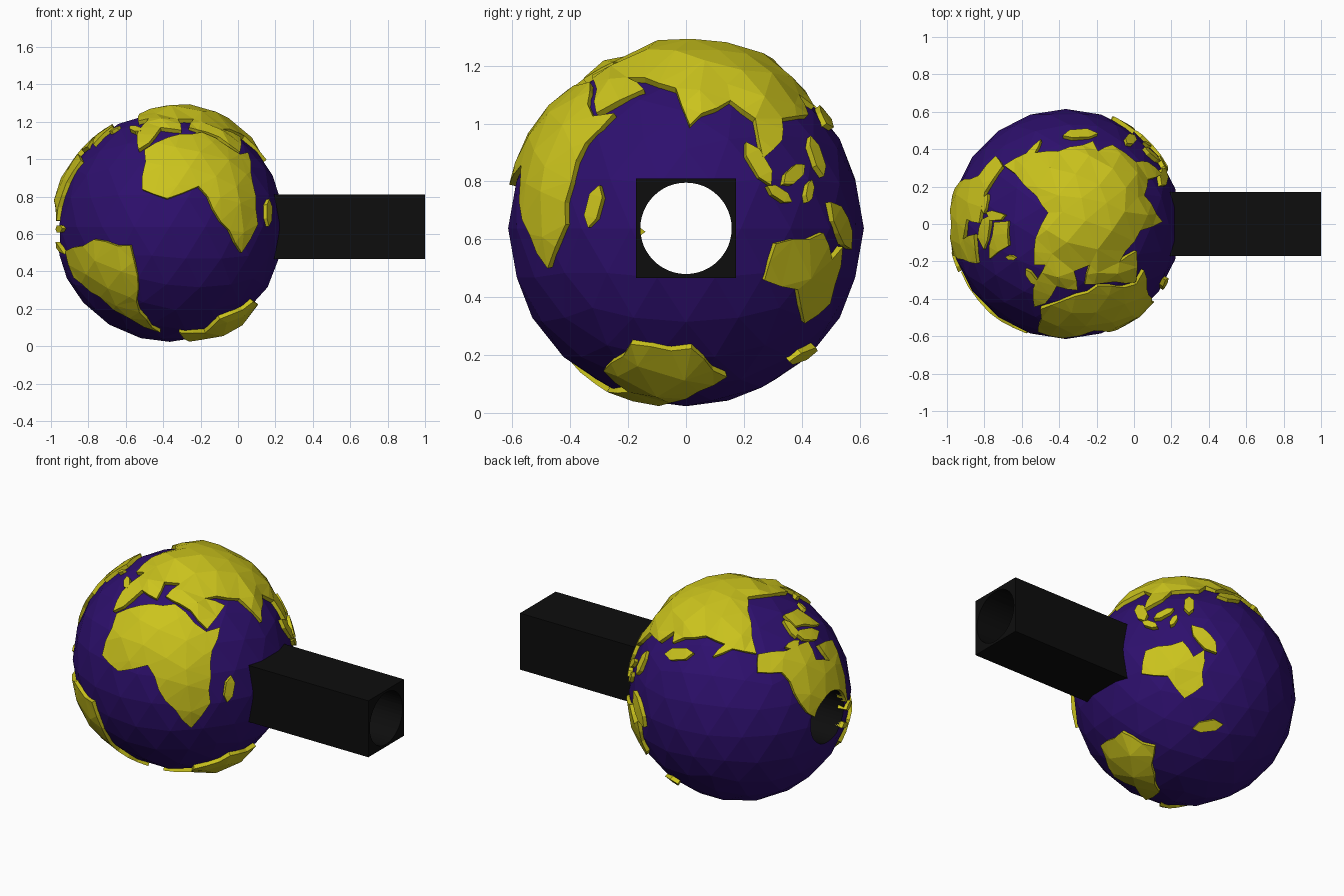
import bpy, bmesh
from math import sin, cos, pi, radians, ceil
from mathutils import Vector
from mathutils.geometry import delaunay_2d_cdt, intersect_point_line

if "Cube" in bpy.data.objects:
    bpy.data.objects.remove(bpy.data.objects["Cube"])

C = Vector((-0.365, 0, 0.638))          # globe centre
R, HOLE = 0.615, 0.158                  # sea radius, hole radius
COAST, BASE = 0.630, 0.575              # land shell radii

# Tilted globe axes: north pole, the 77.5E meridian on the equator, and east of it
N = Vector((-0.446, 0.14, 0.886)).normalized()
E = Vector((0.891, 0.01, 0.451))
E = (E - N * E.dot(N)).normalized()
W = N.cross(E)


def mat(name, *col):
    m = bpy.data.materials.new(name)
    m.diffuse_color = (*col, 1)
    m.use_nodes = True
    m.node_tree.nodes["Principled BSDF"].inputs["Base Color"].default_value = m.diffuse_color
    return m


BLACK = mat("black", 0.004, 0.004, 0.004)
SEA = mat("sea_purple", 0.027, 0.005, 0.155)
LAND = mat("land_yellow", 0.60, 0.55, 0.012)


def make(name, bm, material):
    me = bpy.data.meshes.new(name)
    bm.to_mesh(me)
    bm.free()
    me.materials.append(material)
    ob = bpy.data.objects.new(name, me)
    bpy.context.collection.objects.link(ob)
    return ob


def drill(ob):
    """Cut the through hole along x; its wall is black except in the land."""
    mod = ob.modifiers.new("hole", 'BOOLEAN')
    mod.operation, mod.solver, mod.object = 'DIFFERENCE', 'EXACT', cutter
    dg = bpy.context.evaluated_depsgraph_get()
    me = bpy.data.meshes.new_from_object(ob.evaluated_get(dg))
    ob.modifiers.clear()
    base = ob.data.materials[0]
    ob.data = me
    me.materials.clear()
    me.materials.append(base)
    me.materials.append(BLACK)
    for p in me.polygons:
        rim = [me.vertices[i].co - C for i in p.vertices]
        wall = abs(p.normal.x) < 0.1 and all(abs(v.yz.length - HOLE) < 0.004 for v in rim)
        p.material_index = int(wall and base != LAND)


def geo(lon, lat):
    a, b = radians(lon - 77.5), radians(lat)
    return (E * cos(a) + W * sin(a)) * cos(b) + N * sin(b)


def land(name, coast, rise=0.012):
    """Raised faceted shell from a lon/lat coastline."""
    pts = [geo(*p) for p in coast]
    c = sum(pts, Vector()).normalized()
    u = c.orthogonal().normalized()
    w = c.cross(u)
    flat = []
    for p in pts:
        t = (p - c * p.dot(c)).normalized() * c.angle(p)
        flat.append(Vector((t.dot(u), t.dot(w))))
    # split long shores and roughen them slightly
    ring = []
    for a, b in zip(flat, flat[1:] + flat[:1]):
        n = ceil((b - a).length / 0.16)
        side = (b - a).orthogonal().normalized() * 0.018
        ring += [a.lerp(b, i / n) + side * sin(9 * i) for i in range(n)]

    def inland(p):
        best = 9
        for a, b in zip(ring, ring[1:] + ring[:1]):
            t = intersect_point_line(p, a, b)[1]
            best = min(best, (a.lerp(b, min(1, max(0, t))) - p).length)
        return best

    # loose triangular grid of inland points
    s, grid = 0.21, []
    for j in range(-9, 10):
        for i in range(-9, 10):
            p = Vector((i + (j % 2) / 2 + 0.15 * sin(7 * i + 3 * j), j * 0.87 + 0.15 * cos(5 * i + 11 * j))) * s
            if p.length < 1.4 and inland(p) > 0.06:
                grid.append(p)
    vs, _, tris, *_ = delaunay_2d_cdt(ring + grid, [], [list(range(len(ring)))], 1, 1e-5)
    bm = bmesh.new()
    top, low = [], []
    for p in vs:
        a = p.length
        d = c * cos(a) + (u * p.x + w * p.y) * (sin(a) / max(a, 1e-6))
        top.append(bm.verts.new(C + d * (COAST + rise * min(1, inland(p) / 0.2))))
        low.append(bm.verts.new(C + d * BASE))
    edges = {(f[i], f[(i + 1) % len(f)]) for f in tris for i in range(len(f))}
    for f in tris:
        bm.faces.new([top[i] for i in f])
        bm.faces.new([low[i] for i in reversed(f)])
    for a, b in edges:
        if (b, a) not in edges:
            bm.faces.new((top[b], top[a], low[a], low[b]))
    bmesh.ops.delete(bm, geom=[v for v in bm.verts if not v.link_faces], context='VERTS')
    bmesh.ops.recalc_face_normals(bm, faces=bm.faces)
    return make(name, bm, LAND)


def island(name, lon, lat, size, bearing):
    """Small slender six-sided island; size is its half length in degrees."""
    b, coast = radians(bearing), []
    for k in range(6):
        l, s = size * cos(k * pi / 3), 0.4 * size * sin(k * pi / 3)
        coast.append((lon + (l * sin(b) + s * cos(b)) / cos(radians(lat)), lat + l * cos(b) - s * sin(b)))
    land("island_" + name, coast, 0.004)


# Hole cutter along x
bpy.ops.mesh.primitive_cylinder_add(vertices=48, radius=HOLE, depth=3, location=(0, 0, C.z), rotation=(0, pi / 2, 0))
cutter = bpy.context.object
cutter.name = "hole_cutter"
cutter.hide_render = True

# Sea globe
bm = bmesh.new()
bmesh.ops.create_icosphere(bm, subdivisions=3, radius=R)
bmesh.ops.translate(bm, verts=bm.verts, vec=C)
drill(make("sea_globe", bm, SEA))

# Square handle
bm = bmesh.new()
bmesh.ops.create_cube(bm, size=1)
bmesh.ops.scale(bm, verts=bm.verts, vec=(0.85, 0.344, 0.344))
bmesh.ops.translate(bm, verts=bm.verts, vec=(0.575, 0, C.z))
drill(make("square_handle", bm, BLACK))

# Continents
land("africa", [(-6, 35), (11, 36), (32, 31), (43, 12), (51, 12), (40, -4), (35, -24), (20, -35),
                (12, -16), (9, 4), (-8, 5), (-17, 15)])
land("eurasia", [(-9, 37), (-4, 48), (9, 55), (28, 60), (17, 57), (6, 60), (25, 71), (70, 72), (104, 77),
                 (190, 66), (164, 61), (157, 51), (155, 60), (137, 54), (128, 36), (120, 38), (121, 28),
                 (108, 20), (108, 11), (102, 2), (98, 16), (89, 21), (77, 8), (70, 23), (50, 29), (59, 22),
                 (44, 13), (35, 30), (28, 37), (40, 42), (30, 46), (22, 37), (13, 45), (-1, 38)], 0.034)
drill(land("north_america", [(-168, 66), (-128, 70), (-84, 68), (-94, 59), (-80, 52), (-76, 62), (-56, 52),
                             (-70, 43), (-81, 26), (-97, 28), (-88, 17), (-79, 8), (-105, 19), (-124, 42),
                             (-138, 59), (-162, 57)]))
land("south_america", [(-77, 9), (-52, 5), (-35, -7), (-41, -22), (-58, -38), (-69, -55), (-71, -20), (-81, -4)])
land("australia", [(114, -23), (131, -12), (140, -17), (143, -11), (153, -27), (148, -38), (132, -32), (116, -35)])
land("antarctica", [(-60, -63), (-50, -77), (-8, -71), (50, -67), (100, -66), (150, -68), (170, -78),
                    (-100, -73)], 0.032)
land("greenland", [(-70, 77), (-45, 60), (-22, 71), (-33, 83)])

# Islands: longitude, latitude, half length, bearing
island("south_west", 47, -20, 7, 20)
island("north_atlantic", -19, 65, 3, 90)
island("channel", -2, 54, 5, -15)
island("far_east", 138, 37, 9, 35)
island("equator_west", 101, 0, 8, -42)
island("equator_middle", 114, 1, 6, 35)
island("equator_south", 110, -7.5, 5, 100)
island("equator_east", 121, -2, 4, 0)
island("coral", 140, -5, 10, 112)
island("north_tropic", 123, 12, 7, -25)
island("far_south", 172, -41, 8, 35)
island("gulf", -79, 21, 5, 105)
island("arctic_east", -72, 69, 9, -40)
island("arctic_top", -80, 79, 6, 30)
island("arctic_west", -111, 72, 5, 90)

bpy.data.objects.remove(cutter)
